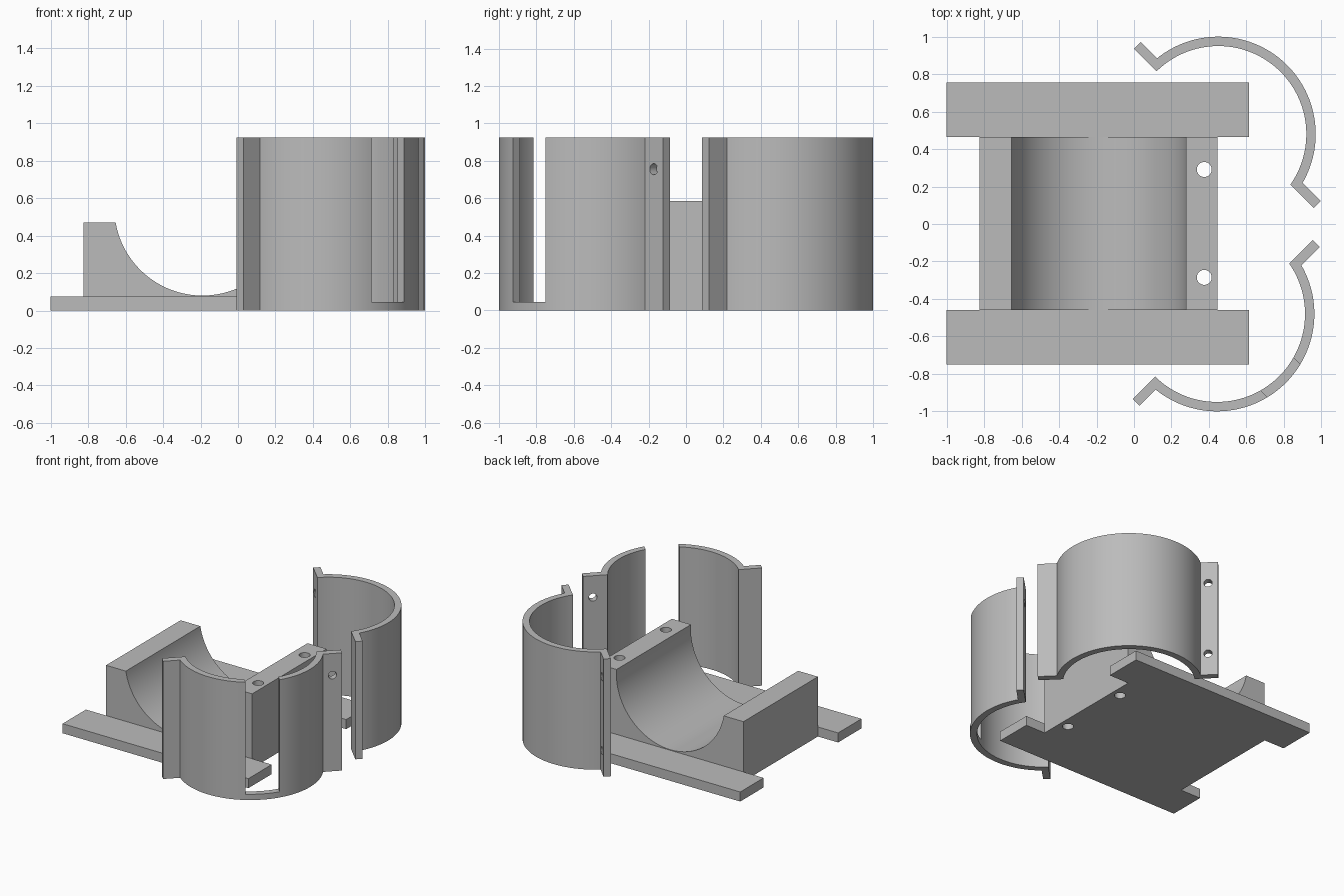
import bpy, bmesh, math
from mathutils import Vector, Matrix

if "Cube" in bpy.data.objects:
    bpy.data.objects.remove(bpy.data.objects["Cube"])

grey = bpy.data.materials.new("light grey")
grey.diffuse_color = (0.5, 0.5, 0.5, 1)
grey.use_nodes = True
grey.node_tree.nodes["Principled BSDF"].inputs["Base Color"].default_value = grey.diffuse_color

BORE, SHELL = 0.47, 0.52        # inner and outer clamp radius
HEIGHT = 0.925                  # clamp length


def prism(name, outline, depth, matrix=Matrix()):
    """Extrude a 2D outline along its local z axis."""
    bm = bmesh.new()
    face = bm.faces.new([bm.verts.new((x, y, 0)) for x, y in outline])
    out = bmesh.ops.extrude_face_region(bm, geom=[face])
    verts = [g for g in out["geom"] if isinstance(g, bmesh.types.BMVert)]
    bmesh.ops.translate(bm, verts=verts, vec=(0, 0, depth))
    bm.transform(matrix)
    bmesh.ops.recalc_face_normals(bm, faces=bm.faces)
    mesh = bpy.data.meshes.new(name)
    bm.to_mesh(mesh)
    bm.free()
    mesh.materials.append(grey)
    obj = bpy.data.objects.new(name, mesh)
    bpy.context.collection.objects.link(obj)
    return obj


def box(name, x0, x1, y0, y1, z0, z1, matrix=Matrix()):
    return prism(name, [(x0, y0), (x1, y0), (x1, y1), (x0, y1)], z1 - z0,
                 matrix @ Matrix.Translation((0, 0, z0)))


def rod(centre, axis, radius, length):
    """Round drill centred on a point."""
    ring = [(radius * math.cos(i * math.tau / 32), radius * math.sin(i * math.tau / 32))
            for i in range(32)]
    rot = Vector(axis).to_track_quat('Z', 'Y').to_matrix().to_4x4()
    return prism("drill", ring, length,
                 Matrix.Translation(centre) @ rot @ Matrix.Translation((0, 0, -length / 2)))


def combine(obj, others, operation):
    """Apply booleans and remove the helper objects."""
    bpy.context.view_layer.objects.active = obj
    for other in others:
        mod = obj.modifiers.new("bool", 'BOOLEAN')
        mod.operation, mod.solver, mod.object = operation, 'EXACT', other
        bpy.ops.object.modifier_apply(modifier=mod.name)
        bpy.data.objects.remove(other)


def smooth(obj):
    bpy.ops.object.select_all(action='DESELECT')
    obj.select_set(True)
    bpy.context.view_layer.objects.active = obj
    bpy.ops.object.shade_smooth_by_angle(angle=math.radians(30))


def arc(radius, a0, a1, n=72):
    return [(radius * math.cos(a0 + (a1 - a0) * i / n),
             radius * math.sin(a0 + (a1 - a0) * i / n)) for i in range(n + 1)]


# Saddle: stepped block with a round trough, extruded along y
cx, cz, low, high = -0.19, 0.55, 0.47, 0.585
a0 = math.pi - math.asin((low - cz) / BORE)
a1 = math.tau + math.asin((high - cz) / BORE)
trough = [(cx + x, cz + z) for x, z in arc(BORE, a0, a1)]
outline = [(-0.825, 0), (-0.825, low)] + trough + [(0.445, high), (0.445, 0)]
stand_up = Matrix.Translation((0, 0.465, 0)) @ Matrix.Rotation(math.pi / 2, 4, 'X')
saddle = prism("saddle_base", outline, 0.925, stand_up)

# Mounting strips across both ends, with bolt holes
strips = [box("strip", -1, 0.615, y, y + 0.29, 0, 0.075) for y in (-0.75, 0.465)]
combine(saddle, strips, 'UNION')
drills = []
for s in (-1, 1):
    for x in (-0.77, 0.385):
        drills.append(rod((x, s * 0.636 + 0.003, 0), (0, 0, 1), 0.063, 0.4))
    for x in (-0.765, 0.375):
        drills.append(rod((x, s * 0.288 + 0.003, 0.3), (0, 0, 1), 0.04, 1))
combine(saddle, drills, 'DIFFERENCE')
smooth(saddle)


def clamp(name, centre, side):
    """Half shell with two offset bolt flanges; side flips it front to back."""
    l0, l1, r0, r1 = 0.003, 0.055, 0.082, 0.135     # flange faces, left and right
    tip = 0.64
    inner = arc(BORE, math.asin(r0 / BORE), math.pi - math.asin(l0 / BORE))
    outer = arc(SHELL, math.pi - math.asin(l1 / SHELL), math.asin(r1 / SHELL))
    pts = inner + [(-tip, l0), (-tip, l1)] + outer + [(tip, r1), (tip, r0)]
    k = math.sqrt(0.5)
    place = Matrix(((k, k, 0, centre[0]), (-k * side, k * side, 0, centre[1]),
                    (0, 0, 1, 0), (0, 0, 0, 1)))
    obj = prism(name, pts, HEIGHT, place)
    axis = place.to_3x3() @ Vector((0, 1, 0))
    holes = [rod(place @ Vector((u, n, z)), axis, 0.03, 0.2)
             for u, n in ((-0.57, 0.03), (0.57, 0.11)) for z in (0.175, 0.755)]
    combine(obj, holes, 'DIFFERENCE')
    return obj, place


rear, _ = clamp("rear_clamp", (0.45, 0.48), 1)
smooth(rear)

# Front clamp has a slot open at the top
front, place = clamp("front_clamp", (0.443, -0.48), -1)
slot = box("slot", -0.123, 0.123, 0.35, 0.7, 0.045, 1.1, place)
combine(front, [slot], 'DIFFERENCE')
smooth(front)
